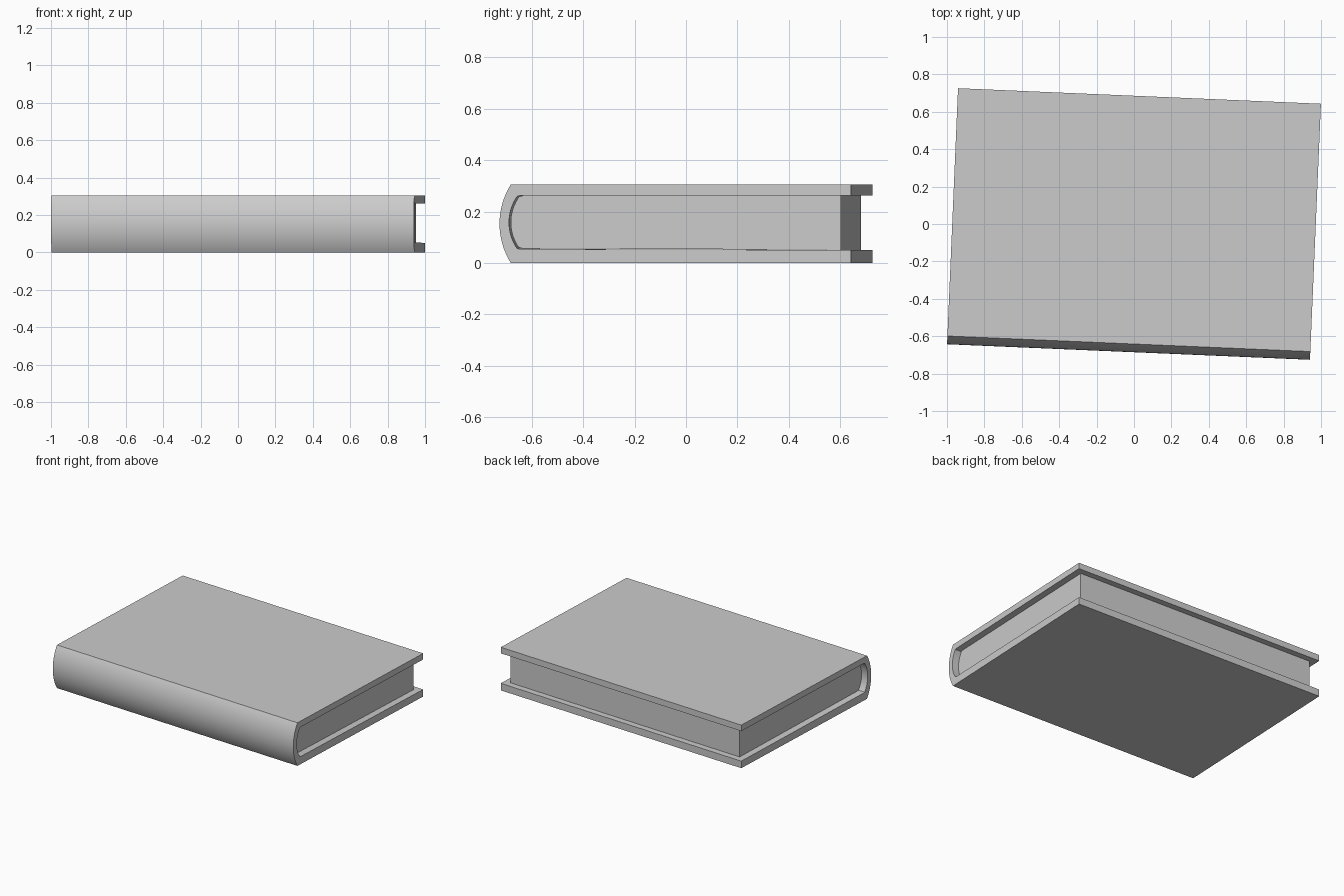
import bpy, bmesh, math

if "Cube" in bpy.data.objects:
    bpy.data.objects.remove(bpy.data.objects["Cube"])

TURN = math.radians(-2.45)   # the book lies slightly turned on the ground


def arc(y_edge, bulge, z0, z1, n=16):
    """Points of a shallow arc bulging towards -y, from z0 to z1."""
    half, mid = (z1 - z0) / 2, (z0 + z1) / 2
    r = (half ** 2 + bulge ** 2) / (2 * bulge)
    a = math.asin(half / r)
    yc = y_edge - bulge + r
    return [(yc - r * math.cos(t), mid + r * math.sin(t))
            for t in (-a + 2 * a * i / n for i in range(n + 1))]


def extrude_profile(name, profile, half_len):
    """Extrude a closed y/z profile along x, symmetric about x = 0."""
    bm = bmesh.new()
    face = bm.faces.new([bm.verts.new((-half_len, y, z)) for y, z in profile])
    ext = bmesh.ops.extrude_face_region(bm, geom=[face])
    moved = [g for g in ext["geom"] if isinstance(g, bmesh.types.BMVert)]
    bmesh.ops.translate(bm, verts=moved, vec=(2 * half_len, 0, 0))
    if not any(len(f.verts) == len(profile) and f.calc_center_median().x < -half_len * 0.99
               for f in bm.faces):
        bm.faces.new([v for v in bm.verts if v.co.x < 0])
    bmesh.ops.recalc_face_normals(bm, faces=bm.faces)
    mesh = bpy.data.meshes.new(name)
    bm.to_mesh(mesh)
    bm.free()
    ob = bpy.data.objects.new(name, mesh)
    bpy.context.collection.objects.link(ob)
    ob.rotation_euler.z = TURN
    bpy.ops.object.select_all(action='DESELECT')
    ob.select_set(True)
    bpy.context.view_layer.objects.active = ob
    bpy.ops.object.shade_smooth_by_angle(angle=math.radians(30))
    return ob


# Cover: two boards joined by a rounded spine, one C-shaped profile
outer = [(0.685, 0.0)] + arc(-0.641, 0.044, 0.0, 0.305) + [(0.685, 0.305)]
inner = ([(0.685, 0.262), (-0.604, 0.262), (-0.616, 0.259)]
         + arc(-0.622, 0.026, 0.065, 0.25)[::-1]
         + [(-0.616, 0.056), (-0.604, 0.054), (0.685, 0.05)])
extrude_profile("cover", outer[::1] + inner, 0.971)

# Page block: set back from the cover edges, rounded towards the spine
pages = ([(0.643, 0.051), (-0.598, 0.057), (-0.611, 0.06)]
         + arc(-0.617, 0.026, 0.067, 0.248)
         + [(-0.611, 0.258), (-0.598, 0.2615), (0.643, 0.2615)])
extrude_profile("page_block", pages, 0.925)
